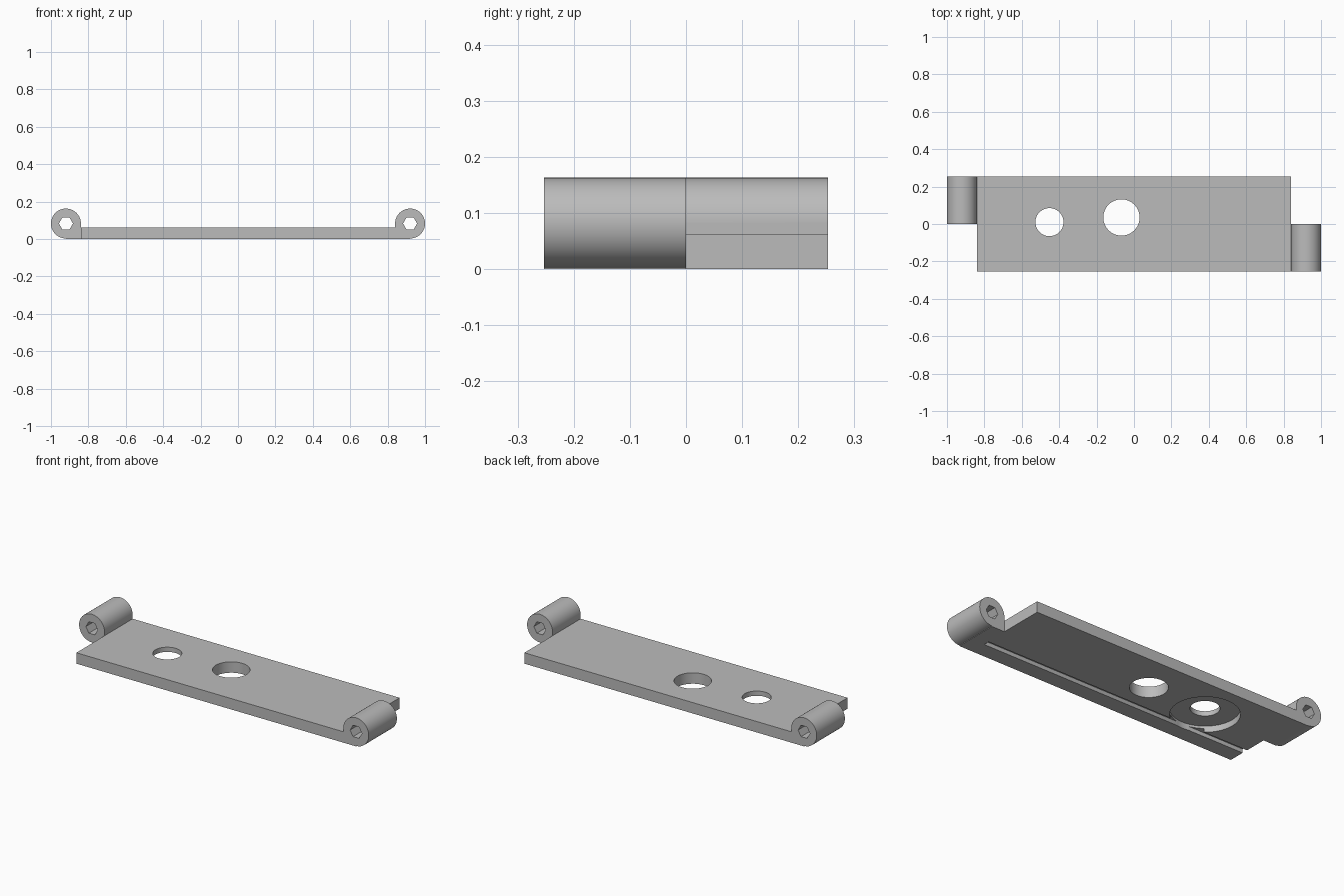
import bpy
import math

cube = bpy.data.objects.get("Cube")
if cube:
    bpy.data.objects.remove(cube, do_unlink=True)

# Main dimensions
HALF_X, HALF_Y = 0.84, 0.253
THICK = 0.062
PIN_X, PIN_Z, BARREL_R, PIN_R = 0.92, 0.083, 0.08, 0.0375

grey = bpy.data.materials.new("plain_grey")
grey.use_nodes = True
grey.diffuse_color = (0.5, 0.5, 0.5, 1)
grey.node_tree.nodes["Principled BSDF"].inputs["Base Color"].default_value = (0.5, 0.5, 0.5, 1)


def box(name, lo, hi):
    bpy.ops.mesh.primitive_cube_add(size=1, location=[(a + b) / 2 for a, b in zip(lo, hi)])
    ob = bpy.context.object
    ob.name = name
    ob.scale = [b - a for a, b in zip(lo, hi)]
    bpy.ops.object.transform_apply(location=True, rotation=True, scale=True)
    return ob


def disc(name, x, y, r, z0, z1, sides=64):
    bpy.ops.mesh.primitive_cylinder_add(vertices=sides, radius=r, depth=z1 - z0,
                                        location=(x, y, (z0 + z1) / 2))
    bpy.context.object.name = name
    return bpy.context.object


def barrel(name, x, r, y0, y1, sides):
    # Cylinder along y with a corner pointing to +x
    bpy.ops.mesh.primitive_cylinder_add(vertices=sides, radius=r, depth=y1 - y0,
                                        location=(x, (y0 + y1) / 2, PIN_Z),
                                        rotation=(math.pi / 2, 0, 0))
    ob = bpy.context.object
    ob.name = name
    bpy.ops.object.transform_apply(location=False, rotation=True, scale=False)
    if sides == 6:
        ob.rotation_euler.y = math.radians(30)
    return ob


def combine(target, tool, operation):
    mod = target.modifiers.new(operation, "BOOLEAN")
    mod.operation = operation
    mod.solver = "EXACT"
    mod.object = tool
    bpy.context.view_layer.objects.active = target
    bpy.ops.object.modifier_apply(modifier=mod.name)
    bpy.data.objects.remove(tool, do_unlink=True)


# Flat plate
plate = box("hinge_plate", (-HALF_X, -HALF_Y, 0), (HALF_X, HALF_Y, THICK))

# Two through holes, a round recess and a long groove underneath
combine(plate, disc("large_hole", -0.067, 0.035, 0.097, -0.1, 0.2), "DIFFERENCE")
combine(plate, disc("small_hole", -0.452, 0.01, 0.075, -0.1, 0.2), "DIFFERENCE")
combine(plate, disc("recess", -0.452, 0.01, 0.176, -0.1, 0.035), "DIFFERENCE")
combine(plate, box("groove", (-1, -0.162, -0.1), (0.835, -0.128, 0.022)), "DIFFERENCE")

# Knuckles at opposite corners, each with a web to the plate and a six-sided pin hole
for side in (1, -1):
    y0, y1 = sorted((0, -side * HALF_Y))
    xs = sorted((side * HALF_X, side * PIN_X))
    knuckle = barrel("knuckle", side * PIN_X, BARREL_R, y0, y1, 64)
    web = box("web", (xs[0], y0, 0), (xs[1], y1, PIN_Z))
    combine(knuckle, web, "UNION")
    combine(knuckle, barrel("pin_hole", side * PIN_X, PIN_R, y0 - 0.1, y1 + 0.1, 6), "DIFFERENCE")
    combine(plate, knuckle, "UNION")

plate.data.materials.clear()
plate.data.materials.append(grey)
for face in plate.data.polygons:
    face.material_index = 0
bpy.ops.object.select_all(action="DESELECT")
plate.select_set(True)
bpy.context.view_layer.objects.active = plate
bpy.ops.object.shade_smooth_by_angle(angle=math.radians(30))
